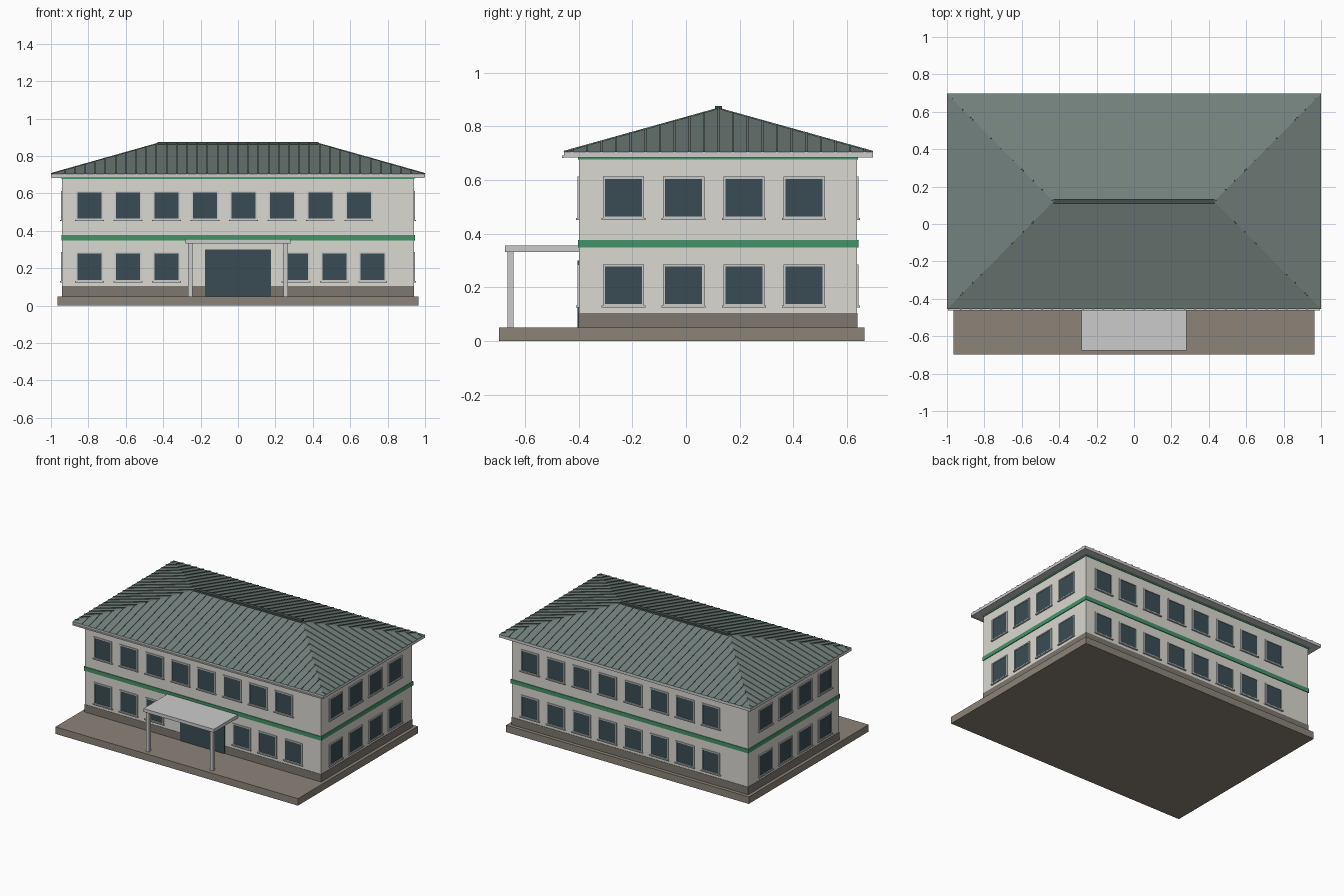
import bpy, bmesh
from math import atan2, hypot, pi
from mathutils import Matrix, Vector

if "Cube" in bpy.data.objects:
    bpy.data.objects.remove(bpy.data.objects["Cube"])


def material(name, rgb):
    m = bpy.data.materials.new(name)
    m.diffuse_color = (*rgb, 1)
    m.use_nodes = True
    m.node_tree.nodes["Principled BSDF"].inputs["Base Color"].default_value = m.diffuse_color
    return m


WALL = material("wall_paint", (0.70, 0.69, 0.64))
TRIM = material("light_trim", (0.78, 0.78, 0.76))
GREEN = material("green_band", (0.06, 0.29, 0.14))
ROOF = material("roof_metal", (0.17, 0.22, 0.205))
RIDGE = material("dark_ridge", (0.06, 0.08, 0.075))
GLASS = material("dark_glass", (0.042, 0.073, 0.087))
STONE = material("stone", (0.26, 0.23, 0.19))
PLINTH = material("plinth_stone", (0.205, 0.185, 0.16))


def add_box(bm, lo, hi, frame=Matrix()):
    lo, hi = Vector(lo), Vector(hi)
    m = frame @ Matrix.Translation((lo + hi) / 2) @ Matrix.Diagonal((*(hi - lo), 1))
    bmesh.ops.create_cube(bm, size=1, matrix=m)


def finish(name, bm, mat):
    bmesh.ops.recalc_face_normals(bm, faces=bm.faces)
    me = bpy.data.meshes.new(name)
    bm.to_mesh(me)
    bm.free()
    me.materials.append(mat)
    ob = bpy.data.objects.new(name, me)
    bpy.context.collection.objects.link(ob)
    return ob


def boxes(name, mat, *pairs):
    bm = bmesh.new()
    for lo, hi in pairs:
        add_box(bm, lo, hi)
    return finish(name, bm, mat)


X, Y0, Y1 = 0.94, -0.398, 0.637          # wall outline
EY0, EY1, RY = -0.455, 0.697, 0.121      # eaves and ridge line
RX, EZ, RZ = 0.43, 0.705, 0.866


def ring(name, mat, out, z0, z1):
    boxes(name, mat, ((-X - out, Y0 - out, z0), (X + out, Y1 + out, z1)))


# Body
boxes("base_slab", STONE, ((-0.965, -0.697, 0), (0.965, 0.665, 0.05)))
ring("walls", WALL, 0, 0.05, 0.69)
ring("plinth", PLINTH, 0.002, 0.05, 0.105)
ring("floor_band", GREEN, 0.005, 0.348, 0.377)
ring("eaves_band", GREEN, 0.004, 0.676, 0.687)

# Roof
boxes("eaves_fascia", TRIM, ((-1, EY0, 0.685), (1, EY1, EZ)))
boxes("front_gutter", TRIM, ((-0.995, EY0 - 0.007, 0.683), (0.995, EY0, 0.692)))
bm = bmesh.new()
a, b, c, d, e, f = [bm.verts.new(p) for p in (
    (-1, EY0, EZ), (1, EY0, EZ), (1, EY1, EZ), (-1, EY1, EZ), (-RX, RY, RZ), (RX, RY, RZ))]
for face in ((a, b, f, e), (c, d, e, f), (b, c, f), (d, a, e), (d, c, b, a)):
    bm.faces.new(face)
finish("hip_roof", bm, ROOF)
boxes("ridge_cap", RIDGE, ((-RX, RY - 0.013, 0.858), (RX, RY + 0.013, 0.876)))


# Standing seams, cut off where each slope meets its hips
def seams(name, origin, angle, half, run, inset):
    bm = bmesh.new()
    base = Matrix.Translation(origin) @ Matrix.Rotation(angle, 4, 'Z')
    slope = atan2(RZ - EZ, run)
    n = int(half / 0.0545)
    for i in range(-n, n + 1):
        u = i * 0.0545
        plan = min(run, (half - abs(u)) * run / inset)
        if plan > 0.02:
            length = plan * hypot(run, RZ - EZ) / run
            add_box(bm, (u - 0.004, 0, -0.002), (u + 0.004, length, 0.004),
                    base @ Matrix.Rotation(slope, 4, 'X'))
    finish(name, bm, ROOF)


HD = (EY1 - EY0) / 2
seams("front_roof_seams", (0, EY0, EZ), 0, 1, HD, 1 - RX)
seams("back_roof_seams", (0, EY1, EZ), pi, 1, HD, 1 - RX)
seams("right_roof_seams", (1, RY, EZ), pi / 2, HD, 1 - RX, HD)
seams("left_roof_seams", (-1, RY, EZ), -pi / 2, HD, 1 - RX, HD)


# Windows: local x runs along the wall, local -y points outwards
def windows(side, origin, angle, centres, w):
    m = Matrix.Translation(origin) @ Matrix.Rotation(angle, 4, 'Z')
    glass, frame, sill = bmesh.new(), bmesh.new(), bmesh.new()
    h, t = w / 2, 0.008
    for u, z0 in centres:
        z1 = z0 + 0.14
        add_box(glass, (u - h, -0.003, z0), (u + h, 0.002, z1), m)
        for s in (-1, 1):
            x0, x1 = sorted((u + s * h, u + s * (h + t)))
            add_box(frame, (x0, -0.006, z0 - t), (x1, 0.002, z1 + t), m)
        for z in (z0 - t, z1):
            add_box(frame, (u - h, -0.006, z), (u + h, 0.002, z + t), m)
        add_box(sill, (u - h - 0.013, -0.011, z0 - 0.013),
                (u + h + 0.013, 0.002, z0 - 0.006), m)
    finish(side + "_window_glass", glass, GLASS)
    finish(side + "_window_frames", frame, TRIM)
    finish(side + "_window_sills", sill, TRIM)


LOW, HIGH = 0.138, 0.465
long_row = [-0.794 + 0.2057 * i for i in range(8)]
entry_row = long_row[:3] + [0.31, 0.515, 0.72]
side_row = [-0.233 + 0.2245 * i for i in range(4)]
windows("front", (0, Y0, 0), 0,
        [(u, HIGH) for u in long_row] + [(u, LOW) for u in entry_row], 0.128)
windows("back", (0, Y1, 0), pi, [(u, z) for z in (LOW, HIGH) for u in long_row], 0.128)
windows("right", (X, 0, 0), pi / 2, [(u, z) for z in (LOW, HIGH) for u in side_row], 0.138)
windows("left", (-X, 0, 0), -pi / 2, [(-u, z) for z in (LOW, HIGH) for u in side_row], 0.138)

# Entrance
boxes("entrance_door", GLASS, ((-0.176, Y0 - 0.007, 0.05), (0.176, Y0, 0.3)))
boxes("entrance_canopy", TRIM, ((-0.28, -0.675, 0.333), (0.28, Y0, 0.357)))
boxes("canopy_posts", TRIM, *[((s * 0.255 - 0.012, -0.666, 0.05),
                               (s * 0.255 + 0.012, -0.642, 0.334)) for s in (-1, 1)])
